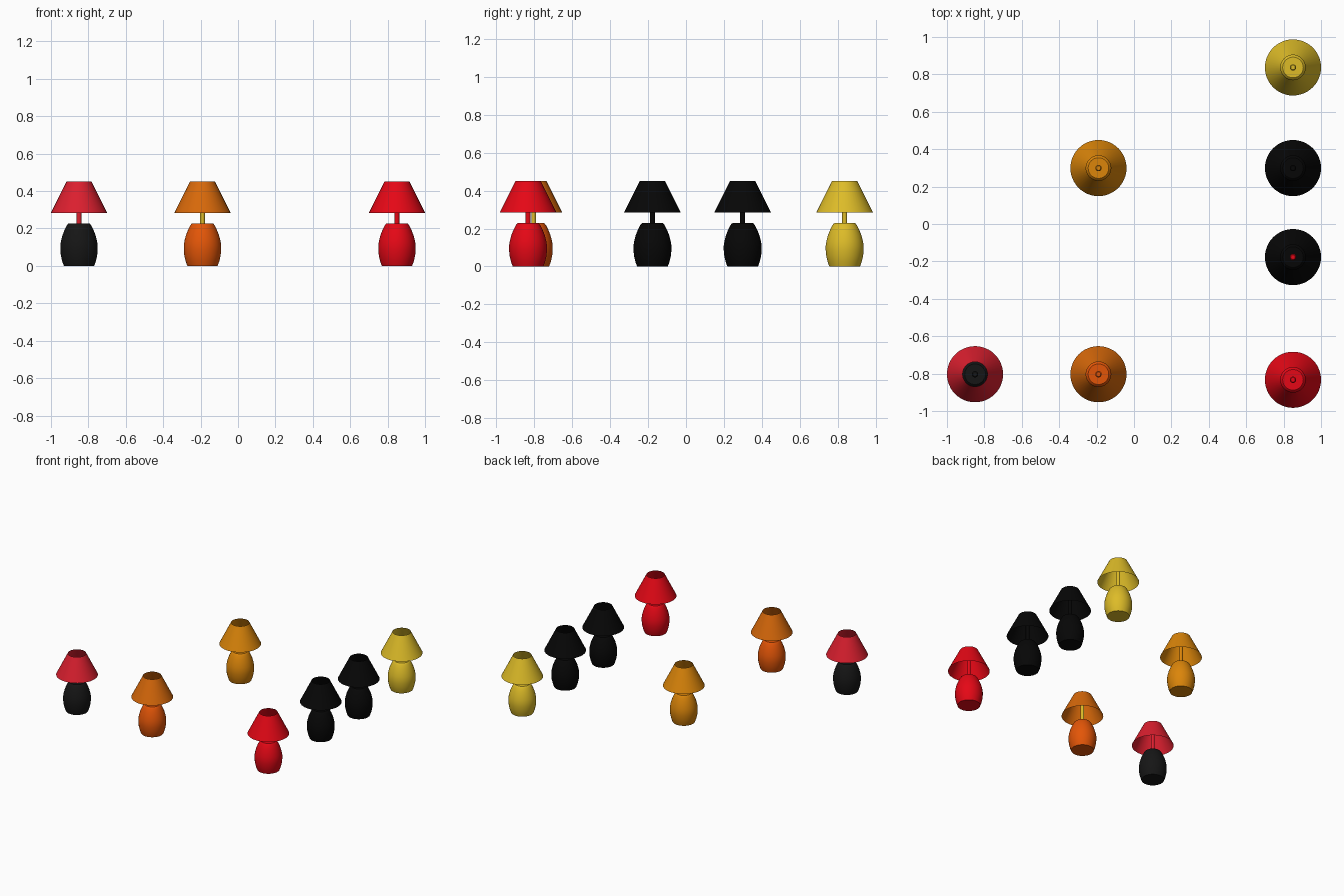
import bpy, bmesh
from math import radians
from mathutils import Matrix, Vector

if "Cube" in bpy.data.objects:
    bpy.data.objects.remove(bpy.data.objects["Cube"])

SEGMENTS = 48


def material(name, rgb):
    mat = bpy.data.materials.new(name)
    # on-screen colours converted to linear values
    mat.diffuse_color = [(c / 255) ** 2.2 for c in rgb] + [1]
    mat.use_nodes = True
    mat.node_tree.nodes["Principled BSDF"].inputs["Base Color"].default_value = mat.diffuse_color
    return mat


def lathe(name, profile, location, mat):
    """Spin a (radius, height) profile round the z axis."""
    bm = bmesh.new()
    verts = [bm.verts.new((r, 0, z)) for r, z in profile]
    edges = [bm.edges.new(pair) for pair in zip(verts, verts[1:])]
    bmesh.ops.spin(bm, geom=verts + edges, cent=(0, 0, 0), axis=(0, 0, 1),
                   angle=radians(360), steps=SEGMENTS)
    bmesh.ops.remove_doubles(bm, verts=bm.verts, dist=1e-5)
    bmesh.ops.recalc_face_normals(bm, faces=bm.faces)
    if not any(r == 0 for r, z in profile):
        # open surface: make sure it faces outward
        face = bm.faces[:][0]
        c = face.calc_center_median()
        if face.normal.dot(Vector((c.x, c.y, 0))) < 0:
            bmesh.ops.reverse_faces(bm, faces=bm.faces)
    mesh = bpy.data.meshes.new(name)
    bm.to_mesh(mesh)
    bm.free()
    obj = bpy.data.objects.new(name, mesh)
    obj.location = location
    bpy.context.collection.objects.link(obj)
    mesh.materials.append(mat)
    bpy.ops.object.select_all(action='DESELECT')
    obj.select_set(True)
    bpy.context.view_layer.objects.active = obj
    bpy.ops.object.shade_smooth_by_angle(angle=radians(35))
    return obj


# rounded vase body, slim stem, stem tip and open cone shade
BODY = [(0, 0), (0.081, 0), (0.09, 0.025), (0.097, 0.055), (0.1, 0.085),
        (0.1, 0.11), (0.096, 0.135), (0.088, 0.165), (0.077, 0.193),
        (0.066, 0.215), (0.059, 0.225), (0.055, 0.228), (0, 0.228)]
STEM = [(0, 0.225), (0.013, 0.225), (0.013, 0.395), (0, 0.395)]
TIP = [(0, 0.39), (0.017, 0.39), (0.017, 0.405), (0.012, 0.41), (0, 0.41)]
SHADE = [(0.15, 0.284), (0.066, 0.452)]

red = material("red", (228, 16, 28))
crimson = material("crimson", (218, 36, 50))
orange = material("orange", (226, 86, 16))
pumpkin = material("pumpkin", (214, 104, 18))
amber = material("amber", (218, 132, 18))
yellow = material("yellow", (220, 186, 44))
black = material("black", (15, 15, 15))
charcoal = material("charcoal", (28, 28, 28))

# x, y, body, stem, tip, shade
LAMPS = [
    (-0.85, -0.803, charcoal, crimson, charcoal, crimson),
    (-0.19, -0.803, orange, yellow, orange, pumpkin),
    (-0.19, 0.299, amber, amber, amber, amber),
    (0.85, -0.833, red, red, red, red),
    (0.85, -0.177, black, black, red, black),
    (0.85, 0.299, black, black, black, black),
    (0.85, 0.837, yellow, yellow, yellow, yellow),
]

for i, (x, y, body, stem, tip, shade) in enumerate(LAMPS, 1):
    lathe(f"lamp_{i}_base", BODY, (x, y, 0), body)
    lathe(f"lamp_{i}_stem", STEM, (x, y, 0), stem)
    lathe(f"lamp_{i}_stem_tip", TIP, (x, y, 0), tip)
    lathe(f"lamp_{i}_shade", SHADE, (x, y, 0), shade)
